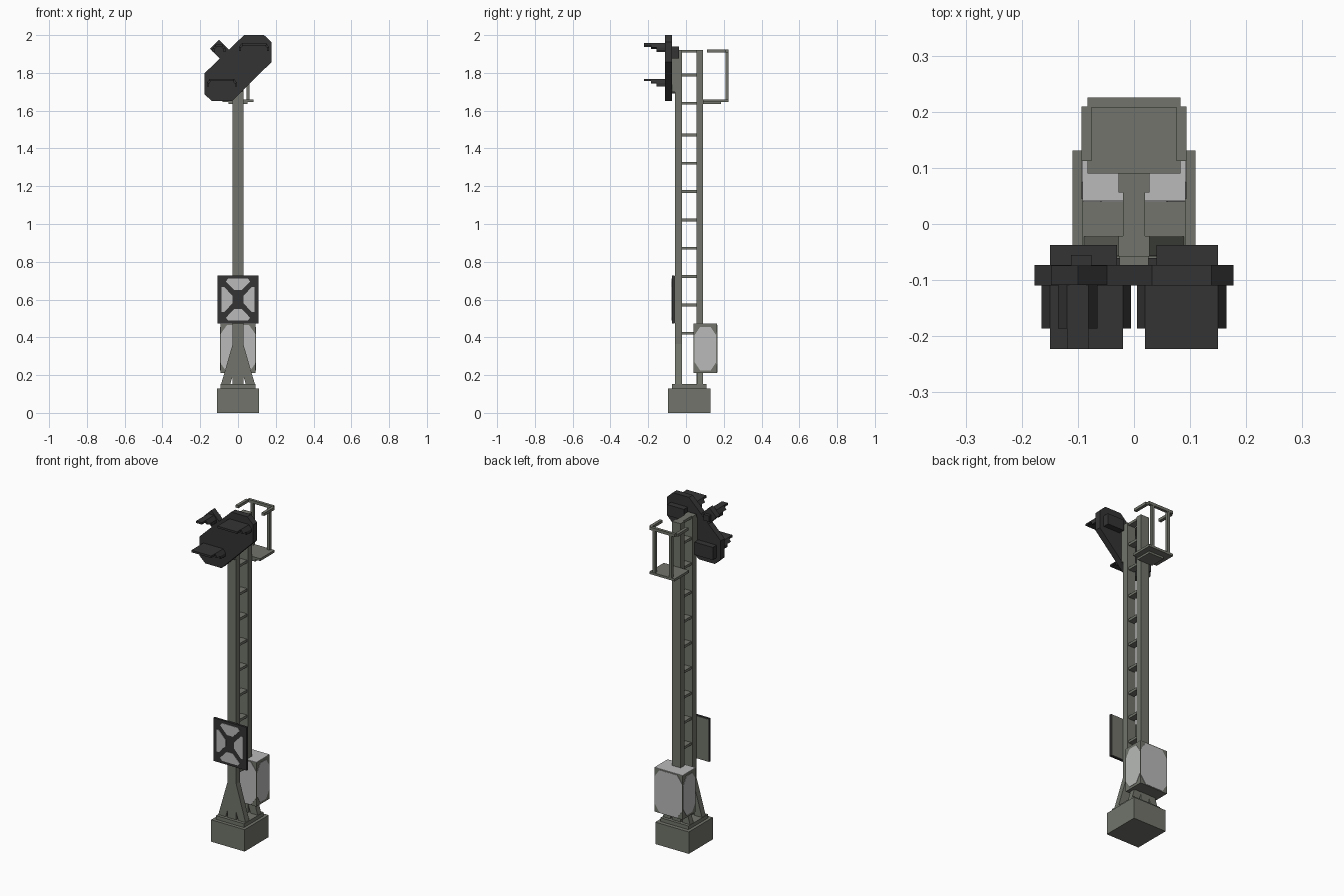
import bpy, bmesh

if "Cube" in bpy.data.objects:
    bpy.data.objects.remove(bpy.data.objects["Cube"])


def material(name, rgb):
    m = bpy.data.materials.new(name)
    m.diffuse_color = (*rgb, 1)
    m.use_nodes = True
    m.node_tree.nodes["Principled BSDF"].inputs["Base Color"].default_value = m.diffuse_color
    return m


GREY = material("grey_green_steel", (0.165, 0.175, 0.145))
LIGHT = material("light_grey", (0.48, 0.49, 0.48))
DARK = material("near_black", (0.034, 0.034, 0.034))


def prism(name, pts, lo, hi, mat, axis="y"):
    """Extrude an outline along an axis: (x, z) along y, or (y, z) along x."""
    bm = bmesh.new()
    rings = []
    for d in (lo, hi):
        rings.append([bm.verts.new((u, d, v) if axis == "y" else (d, u, v))
                      for u, v in pts])
    a, b = rings
    bm.faces.new(a)
    bm.faces.new(b[::-1])
    n = len(pts)
    for i in range(n):
        j = (i + 1) % n
        bm.faces.new((a[i], b[i], b[j], a[j]))
    bmesh.ops.recalc_face_normals(bm, faces=bm.faces)
    me = bpy.data.meshes.new(name)
    bm.to_mesh(me)
    bm.free()
    me.materials.append(mat)
    ob = bpy.data.objects.new(name, me)
    bpy.context.collection.objects.link(ob)
    return ob


def box(name, x0, x1, y0, y1, z0, z1, mat):
    return prism(name, [(x0, z0), (x1, z0), (x1, z1), (x0, z1)], y0, y1, mat)


def octagon(u0, u1, v0, v1, cu, cv):
    return [(u0 + cu, v0), (u1 - cu, v0), (u1, v0 + cv), (u1, v1 - cv),
            (u1 - cu, v1), (u0 + cu, v1), (u0, v1 - cv), (u0, v0 + cv)]


# Foundation
box("foundation", -0.11, 0.11, -0.095, 0.131, 0, 0.13, GREY)
box("base_plate", -0.092, 0.092, -0.075, 0.108, 0.13, 0.152, GREY)

# Ladder mast: two uprights, splayed legs and rungs
for side, y0, y1 in (("front", -0.058, -0.021), ("back", 0.056, 0.091)):
    box(side + "_upright", -0.028, 0.028, y0, y1, 0.15, 1.922, GREY)
    for s, label in ((-1, "left"), (1, "right")):
        prism(f"{side}_{label}_leg",
              [(s * 0.09, 0.15), (s * 0.042, 0.15), (0, 0.29),
               (0, 0.39), (s * 0.028, 0.365)], y0 + 0.001, y1 - 0.001, GREY)
for i in range(11):
    z = (0.422 + 0.15 * i) if i < 8 else (1.64, 1.79, 1.915)[i - 8]
    box("rung", -0.02, 0.02, -0.022, 0.057, z - 0.008, z + 0.007, GREY)

# Equipment cabinet with light painted panels
X, Y0, Y1, Z0, Z1 = 0.092, 0.041, 0.164, 0.21, 0.47
box("cabinet", -X, X, Y0, Y1, Z0, Z1, GREY)
face_xz = octagon(-X + 0.002, X - 0.002, Z0 + 0.004, Z1 - 0.004, 0.032, 0.045)
face_yz = octagon(Y0 + 0.004, Y1 - 0.004, Z0 + 0.014, Z1 - 0.014, 0.03, 0.045)
prism("cabinet_front_panel", face_xz, Y0 - 0.002, Y0, LIGHT)
prism("cabinet_back_panel", face_xz, Y1, Y1 + 0.002, LIGHT)
prism("cabinet_left_panel", face_yz, -X - 0.002, -X, LIGHT, "x")
prism("cabinet_right_panel", face_yz, X, X + 0.002, LIGHT, "x")
box("cabinet_top_panel", -X, X, Y0, Y1, Z1, Z1 + 0.003, LIGHT)

# Marker board: dark cross between four light fields
box("marker_board", -0.109, 0.109, -0.074, -0.061, 0.472, 0.728, DARK)
box("marker_board_back", -0.106, 0.106, -0.061, -0.058, 0.475, 0.725, GREY)
ZC = 0.6
for s in (-1, 1):
    fields = {
        "upright_field": [(-0.052, s * 0.112), (0.052, s * 0.112), (0.064, s * 0.096),
                          (0.02, s * 0.05), (-0.02, s * 0.05), (-0.064, s * 0.096)],
        "side_field": [(s * 0.088, -0.066), (s * 0.088, 0.066), (s * 0.072, 0.066),
                       (s * 0.028, 0.018), (s * 0.028, -0.018), (s * 0.072, -0.066)],
    }
    for name, pts in fields.items():
        prism(name, [(u, ZC + v) for u, v in pts], -0.0765, -0.074, LIGHT)

# Signal head: slanted backboard with chamfered ends
prism("signal_backboard",
      [(0.032, 2.0), (0.138, 2.0), (0.177, 1.963), (0.177, 1.857), (-0.032, 1.65),
       (-0.138, 1.65), (-0.177, 1.687), (-0.177, 1.798)], -0.11, -0.073, DARK)
prism("side_lamp_board",
      [(-0.1, 1.975), (-0.148, 1.928), (-0.07, 1.85), (-0.022, 1.897)],
      -0.109, -0.074, DARK)
box("head_bracket", -0.026, 0.026, -0.074, -0.057, 1.7, 1.9, GREY)


# Stepped lamp hoods
def hood(name, cx, top, a, b):
    t = 0.012
    box(name + "_roof", cx - a, cx + a, -0.223, -0.109, top - t, top, DARK)
    for s in (-1, 1):
        prism(name + "_slope",
              [(cx + s * a, top), (cx + s * b, top - 0.022),
               (cx + s * (b - t), top - 0.024), (cx + s * (a - 0.008), top - t)],
              -0.186, -0.109, DARK)
        x0, x1 = sorted((cx + s * (b - t), cx + s * b))
        box(name + "_cheek", x0, x1, -0.155, -0.109, top - 0.04, top - 0.022, DARK)


hood("lower_hood", -0.085, 1.768, 0.065, 0.08)
hood("upper_hood", 0.085, 1.957, 0.065, 0.08)
hood("side_hood", -0.1, 1.95, 0.019, 0.035)

# Lamp housings behind the backboard
for name, x0, x1, z0, z1 in (("lower_housing", -0.15, -0.03, 1.69, 1.765),
                             ("upper_housing", 0.04, 0.15, 1.875, 1.94)):
    box(name, x0, x1, -0.074, -0.037, z0, z1, DARK)
box("side_housing", -0.112, -0.076, -0.075, -0.055, 1.9, 1.935, DARK)

# Maintenance platform with guard rail
box("platform_floor", -0.083, 0.083, 0.09, 0.225, 1.646, 1.66, GREY)
box("platform_support", -0.05, 0.05, 0.09, 0.186, 1.634, 1.646, GREY)
box("back_rail", -0.083, 0.083, 0.208, 0.225, 1.908, 1.925, GREY)
for s, label in ((-1, "left"), (1, "right")):
    x0, x1 = sorted((s * 0.046, s * 0.062))
    box(label + "_rail_post", x0, x1, 0.208, 0.224, 1.66, 1.91, GREY)
    x0, x1 = sorted((s * 0.076, s * 0.094))
    box(label + "_side_rail", x0, x1, 0.112, 0.209, 1.908, 1.924, GREY)
